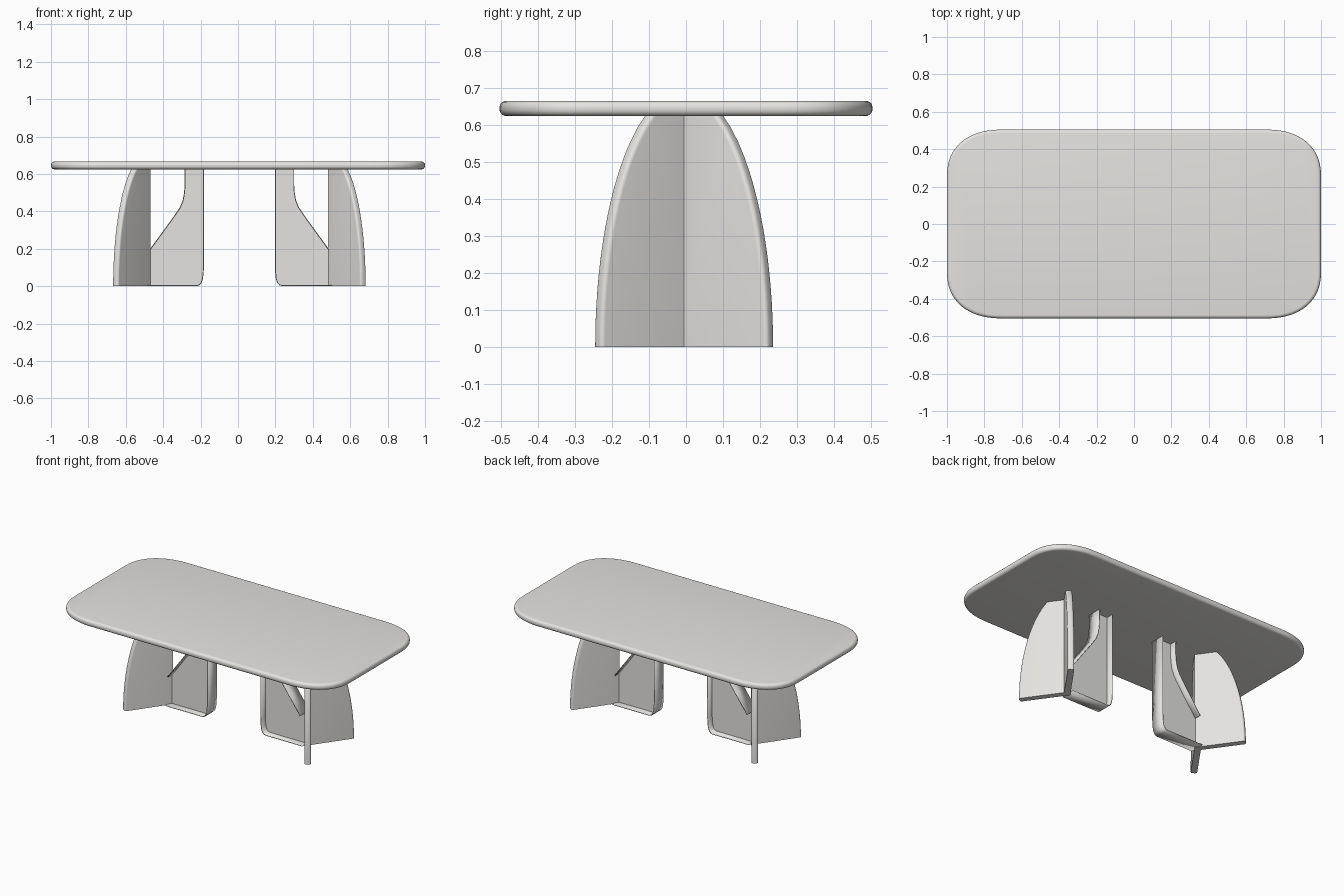
import bpy, bmesh, math
from mathutils import Vector

if "Cube" in bpy.data.objects:
    bpy.data.objects.remove(bpy.data.objects["Cube"])

mat = bpy.data.materials.new("warm light grey")
mat.diffuse_color = (0.78, 0.77, 0.75, 1)
mat.use_nodes = True
mat.node_tree.nodes["Principled BSDF"].inputs["Base Color"].default_value = mat.diffuse_color
CX, CY = 0.0075, -0.005      # centre of the leg pair
TOP = 0.632                  # legs end just inside the table top


def finish(name, bm, angle=35):
    bmesh.ops.recalc_face_normals(bm, faces=bm.faces)
    me = bpy.data.meshes.new(name)
    bm.to_mesh(me)
    bm.free()
    ob = bpy.data.objects.new(name, me)
    bpy.context.collection.objects.link(ob)
    me.materials.append(mat)
    bpy.ops.object.select_all(action='DESELECT')
    ob.select_set(True)
    bpy.context.view_layer.objects.active = ob
    bpy.ops.object.shade_smooth_by_angle(angle=math.radians(angle))
    return ob


def slab(points, offset):
    """Closed polygon extruded along a vector."""
    bm = bmesh.new()
    f = bm.faces.new([bm.verts.new(p) for p in points])
    r = bmesh.ops.extrude_face_region(bm, geom=[f])
    bmesh.ops.translate(bm, vec=offset,
                        verts=[g for g in r["geom"] if isinstance(g, bmesh.types.BMVert)])
    return bm


# Table top: soft-cornered slab with rounded rim
def table_top():
    a, b, n, steps = 0.30, 0.25, 2.3, 14
    pts = []
    for sx, sy, rev in ((1, 1, 0), (-1, 1, 1), (-1, -1, 0), (1, -1, 1)):
        arc = []
        for i in range(steps + 1):
            t = i / steps * math.pi / 2
            c, s = max(math.cos(t), 0), math.sin(t)
            arc.append((sx * (1 - a + a * c ** (2 / n)),
                        sy * (0.505 - b + b * s ** (2 / n)), 0.625))
        pts += arc[::-1] if rev else arc
    bm = slab(pts, Vector((0, 0, 0.041)))
    rim = [e for e in bm.edges if abs(e.verts[0].co.z - e.verts[1].co.z) < 1e-5]
    bmesh.ops.bevel(bm, geom=rim, offset=0.018, segments=5, profile=0.5,
                    affect='EDGES', clamp_overlap=False)
    finish("table_top", bm, 40)


# Outer fin: quarter-ellipse board with a rounded outer edge
def outer_fin(name, sx, sy):
    ang, t, length = math.radians(54.6), 0.038, 0.288
    d = Vector((sx * math.cos(ang), sy * math.sin(ang), 0))
    nrm = Vector((-d.y, d.x, 0))
    base = Vector((CX + sx * 0.4975, CY, 0)) - nrm * t / 2
    prof = [(-0.013, TOP), (-0.013, 0)]
    for i in range(17):
        z = TOP * i / 16
        prof.append((length * math.sqrt(1 - (z / 0.692) ** 2), z))
    bm = slab([base + d * r + Vector((0, 0, z)) for r, z in prof], nrm * t)

    def radial(v):
        return (v.co - base).dot(d)
    edge = [e for e in bm.edges
            if all(radial(v) > 0.05 for v in e.verts)
            and abs((e.verts[0].co - e.verts[1].co).dot(nrm)) < 1e-4]
    bmesh.ops.bevel(bm, geom=edge, offset=0.012, segments=4, profile=0.5, affect='EDGES')
    finish(name, bm)


# Inner fin: thin web edged by wide flanges
CURVE = [(0.298, TOP), (0.298, 0.54), (0.301, 0.50), (0.308, 0.46), (0.324, 0.42),
         (0.36, 0.367), (0.40, 0.312), (0.485, 0.195)]
RIM = [(0.50, 0.003), (0.235, 0.003), (0.222, 0.007), (0.212, 0.018), (0.205, 0.038),
       (0.201, 0.075), (0.20, 0.10), (0.20, TOP)]


def to_world(p, sx, y):
    return Vector((CX + sx * (p[0] - CX), y, p[1]))


def flange(name, path, sx):
    bm = bmesh.new()
    rows = [[bm.verts.new(to_world(p, sx, CY + y)) for y in (-0.047, 0.047)] for p in path]
    for r, s in zip(rows, rows[1:]):
        bm.faces.new((r[0], r[1], s[1], s[0]))
    ob = finish(name, bm)
    m = ob.modifiers.new("thickness", 'SOLIDIFY')
    m.thickness, m.offset = 0.005, 0


table_top()
for side, sx in (("left", -1), ("right", 1)):
    for face, sy in (("front", -1), ("back", 1)):
        outer_fin(f"{side}_{face}_fin", sx, sy)
    web = [to_world(p, sx, CY - 0.003) for p in RIM + CURVE]
    finish(f"{side}_inner_web", slab(web, Vector((0, 0.006, 0))))
    flange(f"{side}_curved_flange", CURVE, sx)
    flange(f"{side}_rim_flange", RIM, sx)
